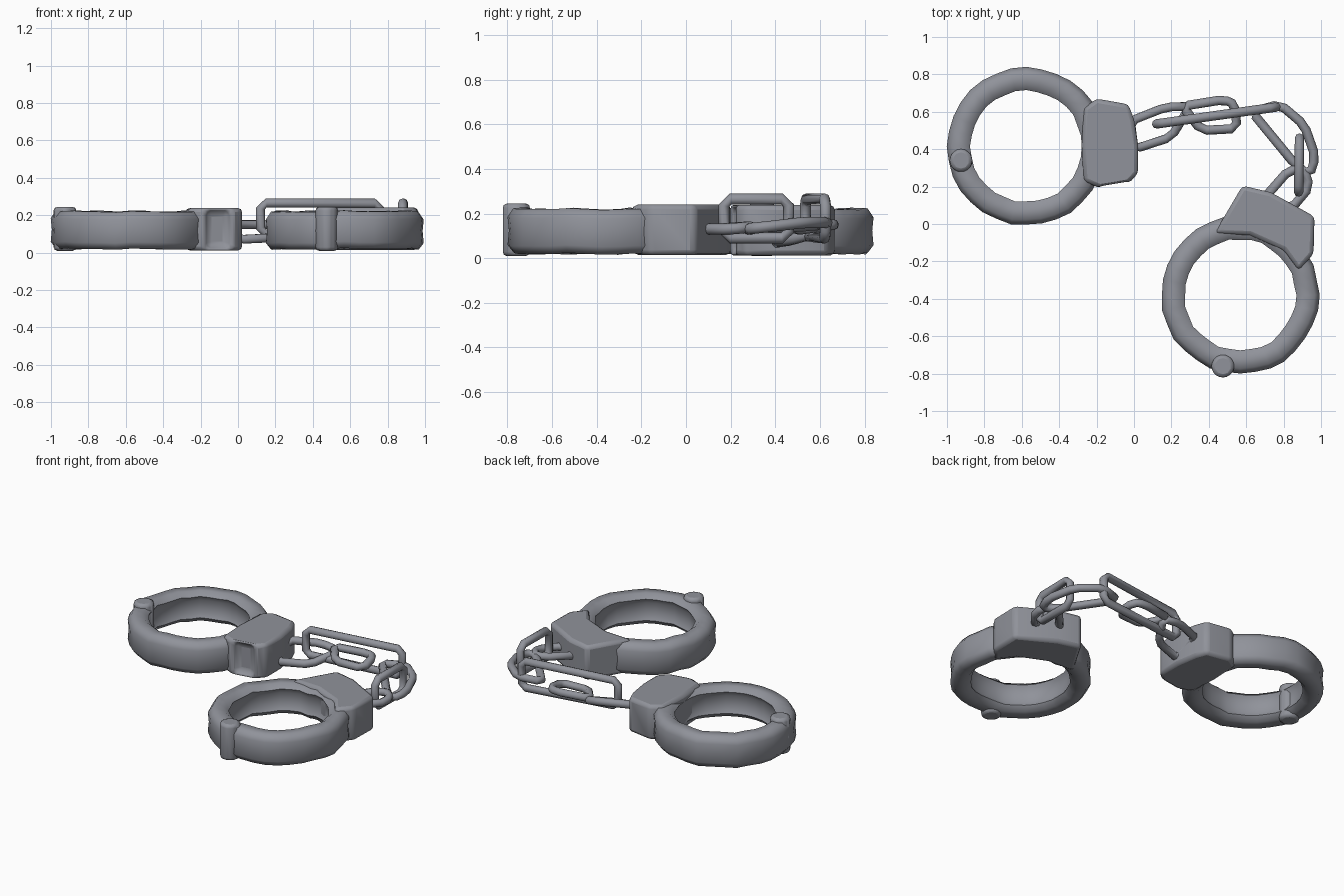
import bpy, bmesh, math, random
from mathutils import Vector

if "Cube" in bpy.data.objects:
    bpy.data.objects.remove(bpy.data.objects["Cube"], do_unlink=True)
random.seed(4)

steel = bpy.data.materials.new("dull_steel")
STEEL = (0.28, 0.29, 0.325, 1)
steel.diffuse_color = STEEL
steel.use_nodes = True
steel.node_tree.nodes["Principled BSDF"].inputs["Base Color"].default_value = STEEL


def add(name, bm, angle=55, bevel=0.0):
    """Turn a bmesh into a finished, smoothly shaded part."""
    bmesh.ops.recalc_face_normals(bm, faces=bm.faces[:])
    mesh = bpy.data.meshes.new(name)
    bm.to_mesh(mesh)
    bm.free()
    mesh.materials.append(steel)
    ob = bpy.data.objects.new(name, mesh)
    bpy.context.collection.objects.link(ob)
    if bevel:
        mod = ob.modifiers.new("rounded_edges", 'BEVEL')
        mod.width, mod.segments, mod.limit_method = bevel, 2, 'ANGLE'
    bpy.ops.object.select_all(action='DESELECT')
    ob.select_set(True)
    bpy.context.view_layer.objects.active = ob
    bpy.ops.object.shade_smooth_by_angle(angle=math.radians(angle))
    return ob


def loft(bm, rings):
    """Skin closed cross-sections into a closed loop."""
    n = len(rings[0])
    for a, b in zip(rings, rings[1:] + rings[:1]):
        for i in range(n):
            j = (i + 1) % n
            bm.faces.new((a[i], a[j], b[j], b[i]))


# Cuff section as (radius, height), with shallow grooves inside and out
SECTION = [(0.325, 0.025), (0.395, 0.02), (0.422, 0.055), (0.416, 0.12),
           (0.422, 0.18), (0.395, 0.22), (0.33, 0.222), (0.298, 0.195),
           (0.315, 0.165), (0.315, 0.085), (0.298, 0.055)]


def cuff(name, centre, segments=32):
    bm = bmesh.new()
    rings = []
    for k in range(segments):
        a = math.tau * k / segments
        dr, dz = random.uniform(-.005, .005), random.uniform(-.005, .005)
        rings.append([bm.verts.new((centre[0] + (r + dr) * math.cos(a),
                                    centre[1] + (r + dr) * math.sin(a), z + dz))
                      for r, z in SECTION])
    loft(bm, rings)
    add(name, bm, 65)


def lock(name, outline, low, high, notch=None):
    """Lock housing; notch is the outline side that is pressed inward."""
    bm = bmesh.new()
    base = bm.faces.new([bm.verts.new((x, y, low)) for x, y in outline])
    top = bmesh.ops.extrude_face_region(bm, geom=[base])["geom"]
    bmesh.ops.translate(bm, vec=(0, 0, high - low),
                        verts=[v for v in top if isinstance(v, bmesh.types.BMVert)])
    bmesh.ops.recalc_face_normals(bm, faces=bm.faces[:])
    if notch is not None:
        a, b = (Vector((*outline[i], 0)) for i in (notch, notch + 1))
        mid = (a + b) / 2 + Vector((0, 0, (low + high) / 2))
        side = min(bm.faces, key=lambda f: (f.calc_center_median() - mid).length)
        bmesh.ops.inset_individual(bm, faces=[side], thickness=0.035, depth=-0.04)
    add(name, bm, 50, bevel=0.022)


def hinge(name, x, y):
    bm = bmesh.new()
    bmesh.ops.create_cone(bm, cap_ends=True, segments=10, radius1=0.064,
                          radius2=0.064, depth=0.235)
    bmesh.ops.translate(bm, vec=(x, y, 0.127), verts=bm.verts[:])
    add(name, bm, 50, bevel=0.02)


def link(name, path, radius=0.025, sides=8):
    """Closed chain link swept around a path with trimmed corners."""
    pts = [Vector(p) for p in path]
    soft = []
    for i, p in enumerate(pts):
        for q in (pts[i - 1], pts[(i + 1) % len(pts)]):
            d = q - p
            soft.append(p + d.normalized() * min(0.03, d.length * 0.3))
    mid = sum(soft, Vector()) / len(soft)
    normal = Vector()
    for p, q in zip(soft, soft[1:] + soft[:1]):
        normal += (p - mid).cross(q - mid)
    normal.normalize()
    bm = bmesh.new()
    rings = []
    for i, p in enumerate(soft):
        along = (soft[(i + 1) % len(soft)] - soft[i - 1]).normalized()
        out = along.cross(normal).normalized()
        up = out.cross(along)
        rings.append([bm.verts.new(p + radius * (math.cos(t) * out + math.sin(t) * up))
                      for t in (math.tau * k / sides for k in range(sides))])
    loft(bm, rings)
    add(name, bm, 60)


def upright(name, start, end, low, high):
    """Chain link standing on edge between two plan points."""
    link(name, [(*start, low[0]), (*end, low[1]), (*end, high[1]), (*start, high[0])])


# Two cuffs, each with a hinge knuckle
cuff("right_cuff", (-0.575, 0.415))
cuff("left_cuff", (0.567, -0.38))
hinge("right_hinge", -0.925, 0.34)
hinge("left_hinge", 0.475, -0.76)

# Lock housings
lock("right_lock", [(-0.27, 0.62), (-0.2, 0.67), (-0.03, 0.64), (0, 0.56),
                    (0.022, 0.42), (0.022, 0.27), (-0.03, 0.215), (-0.18, 0.19),
                    (-0.27, 0.23), (-0.28, 0.42)], 0.012, 0.238, notch=6)
lock("left_lock", [(0.43, -0.05), (0.58, 0.205), (0.73, 0.17), (0.965, 0.04),
                   (0.96, -0.16), (0.88, -0.25), (0.8, -0.14), (0.62, -0.06)],
     0.015, 0.24)

# Chain from the right lock round to the left lock
link("chain_link_1", [(-0.02, 0.55, 0.15), (0.17, 0.625, 0.15), (0.3, 0.63, 0.13),
                      (0.2, 0.465, 0.08), (0, 0.4, 0.07)])
upright("chain_link_2", (0.12, 0.535), (0.76, 0.625), (0.1, 0.09), (0.265, 0.265))
link("chain_link_3", [(0.26, 0.63, 0.15), (0.48, 0.665, 0.15), (0.54, 0.64, 0.15),
                      (0.55, 0.51, 0.13), (0.36, 0.5, 0.13)])
link("chain_link_4", [(0.63, 0.6, 0.15), (0.78, 0.64, 0.16), (0.91, 0.53, 0.16),
                      (0.97, 0.36, 0.14), (0.94, 0.26, 0.13), (0.86, 0.32, 0.13)])
upright("chain_link_5", (0.88, 0.17), (0.885, 0.46), (0.09, 0.09), (0.265, 0.265))
link("chain_link_6", [(0.68, 0.12, 0.13), (0.83, 0.29, 0.14), (0.91, 0.29, 0.14),
                      (0.94, 0.2, 0.13), (0.84, 0.08, 0.13)])
